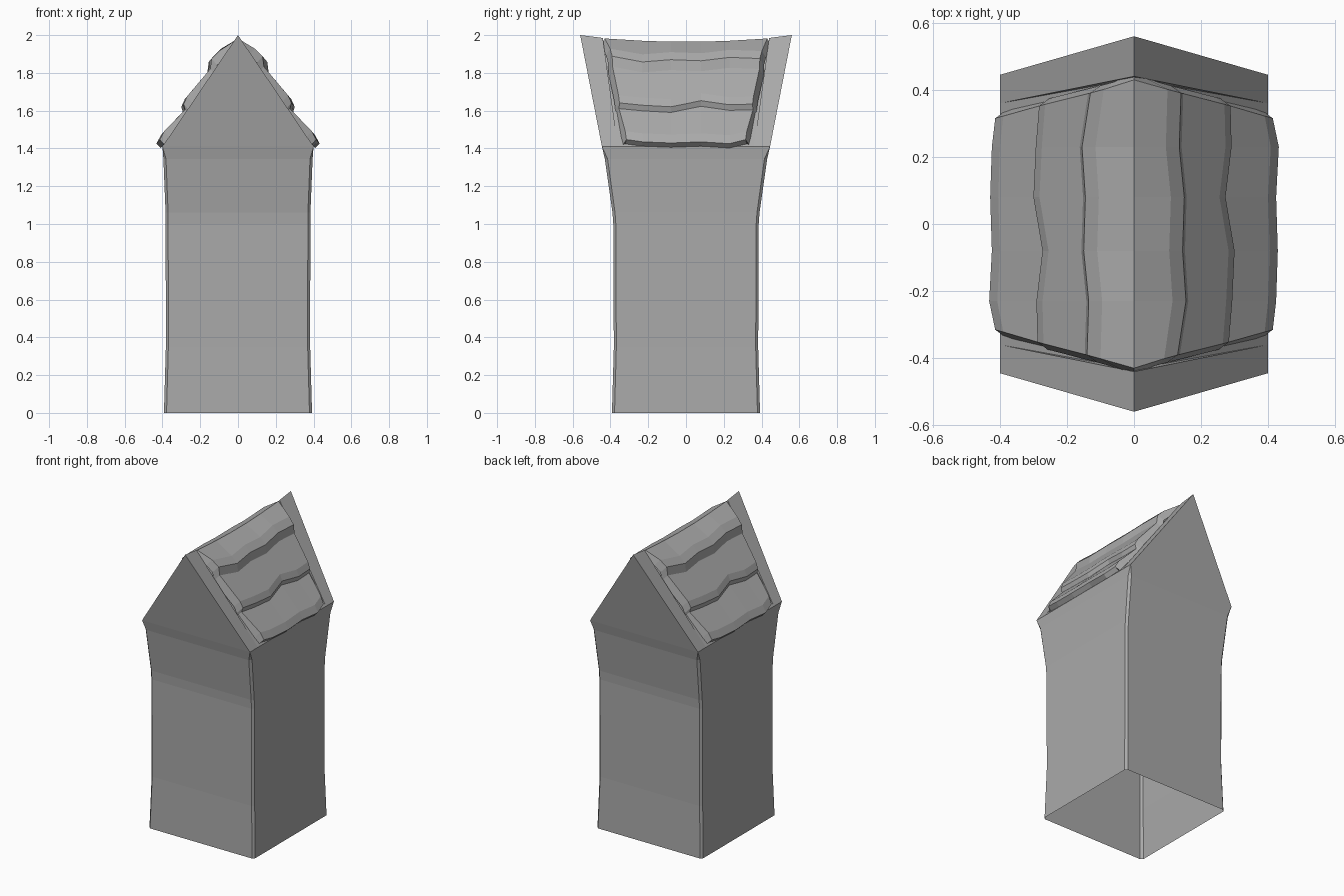
import bpy, bmesh
from mathutils import Vector

cube = bpy.data.objects.get("Cube")
if cube:
    bpy.data.objects.remove(cube)

stone = bpy.data.materials.new("grey_stone")
stone.use_nodes = True
grey = (0.4, 0.4, 0.4, 1)
stone.diffuse_color = grey
stone.node_tree.nodes["Principled BSDF"].inputs["Base Color"].default_value = grey

EAVE = 1.41
DEPTH = 0.022


def finish(bm, name):
    bmesh.ops.remove_doubles(bm, verts=bm.verts, dist=0.0001)
    mesh = bpy.data.meshes.new(name)
    bm.to_mesh(mesh)
    bm.free()
    mesh.materials.append(stone)
    obj = bpy.data.objects.new(name, mesh)
    bpy.context.collection.objects.link(obj)


def add_face(bm, points):
    return bm.faces.new([bm.verts.new(p) for p in points])


def recess(bm, faces, depth):
    bmesh.ops.inset_individual(bm, faces=faces, thickness=0, depth=-depth)


def interp(table, z):
    for (z0, a), (z1, b) in zip(table, table[1:]):
        if z <= z1:
            return a + (b - a) * (z - z0) / (z1 - z0)
    return table[-1][1]


# Flaring tower outline: half widths by height
HALF_X = [(0, .392), (.35, .382), (1.05, .383), (1.345, .395), (EAVE, .40)]
HALF_Y = [(0, .392), (.35, .382), (1.03, .385), (1.345, .43), (EAVE, .445)]
SIDES = [((0, -1), (1, 0)), ((1, 0), (0, 1)), ((0, 1), (-1, 0)), ((-1, 0), (0, -1))]


def wall_point(side, u, z):
    n, t = SIDES[side % 4]
    return Vector(((n[0] + t[0] * u) * interp(HALF_X, z),
                   (n[1] + t[1] * u) * interp(HALF_Y, z), z))


def corner(z):
    return 1 if z >= EAVE else 0.965


# Recess columns across a wall: one wide panel, or six cells and two slivers
PANEL = [(-.8, .8)]
LATTICE = [(-.8, -.772)] + [((i - 2.5) * .25 - .105, (i - 2.5) * .25 + .105)
                            for i in range(6)] + [(.772, .8)]
ROWS = [(0, .07), (.085, .14), (.155, .212), (.228, .284)]
bands = [(a, b, LATTICE) for a, b in ROWS]
bands += [(.345, .655, PANEL)]
bands += [(a + .715, b + .715, LATTICE) for a, b in ROWS]
bands += [(1.06, 1.345, PANEL)]

# Fill the plain strips between the recessed bands
strips, z = [], 0
for a, b, columns in bands:
    if a > z:
        strips.append((z, a, []))
    strips.append((a, b, columns))
    z = b
strips.append((z, EAVE, []))

# Four walls with recessed panels and lattices, and narrow corner chamfers
bm = bmesh.new()
sunk = []
for side in range(4):
    for z0, z1, columns in strips:
        c0, c1 = corner(z0), corner(z1)
        cuts = [u for col in columns for u in col]
        low, high = [-c0] + cuts + [c0], [-c1] + cuts + [c1]
        for i in range(len(low) - 1):
            face = add_face(bm, [wall_point(side, low[i], z0),
                                 wall_point(side, low[i + 1], z0),
                                 wall_point(side, high[i + 1], z1),
                                 wall_point(side, high[i], z1)])
            if i % 2:
                sunk.append(face)
        chamfer = [wall_point(side, c0, z0), wall_point(side + 1, -c0, z0),
                   wall_point(side + 1, -c1, z1)]
        if c1 < 1:
            chamfer.append(wall_point(side, c1, z1))
        add_face(bm, chamfer)
recess(bm, sunk, DEPTH)
# The lowest cells run out through the open bottom
open_ends = [f for f in bm.faces if all(v.co.z < .006 for v in f.verts)]
bmesh.ops.delete(bm, geom=open_ends, context='FACES')
for v in bm.verts:
    if v.co.z < .006:
        v.co.z = 0
finish(bm, "tower_walls")


# Leaning gables with a sunken triangle
def gable(name, s):
    def front(x, z):
        return Vector((s * x, -s * (.445 + (z - EAVE) * .195), z))

    def back(x, z):
        return Vector((s * x, -s * (.36 + (z - EAVE) * .14), z))

    bm = bmesh.new()
    outer = [front(-.4, EAVE), front(.4, EAVE), front(0, 2)]
    inner = [front(-.312, 1.416), front(.312, 1.416), front(0, 1.82)]
    rear = [back(-.4, EAVE), back(.4, EAVE), back(0, 1.985)]
    for i in range(3):
        j = (i + 1) % 3
        add_face(bm, [outer[i], outer[j], inner[j], inner[i]])
        if i:
            add_face(bm, [outer[j], outer[i], rear[i], rear[j]])
    add_face(bm, rear[::-1])
    recess(bm, [add_face(bm, inner)], .03)
    finish(bm, name)


gable("front_gable", 1)
gable("back_gable", -1)

# Plain deck under the tiles
bm = bmesh.new()
for s in (1, -1):
    add_face(bm, [(s * .4, -s * .37, EAVE), (s * .4, s * .37, EAVE),
                  (0, s * .44, 1.93), (0, -s * .44, 1.93)])
finish(bm, "roof_deck")

# Tile slope profile (x, z, course); each course ends in a thick wavy lip
PROFILE = [(.40, 1.412, 0), (.424, 1.435, 0), (.40, 1.48, 0),
           (.28, 1.605, 1), (.288, 1.635, 1), (.27, 1.675, 1),
           (.152, 1.815, 2), (.145, 1.87, 2), (.105, 1.91, 2), (0, 1.97, 3)]
WAVES = [[-.01, 0, .005, 0, .008, -.01], [-.005, .005, .012, -.015, .003, 0],
         [-.015, .01, 0, .005, -.01, -.005], [0] * 6]
SAG = [.012, 0, -.005, -.005, 0, .012]
STATIONS = [None, -.23, -.08, .08, .23, None]


def tile_slope(name, s):
    columns = []
    for i, y in enumerate(STATIONS):
        points = []
        for x, z, course in PROFILE:
            shift = WAVES[course][i]
            end = (.43 - .27 * x) * (-1 if i == 0 else 1)
            height = z - 1.2 * shift + (SAG[i] if course == 3 else 0)
            points.append(Vector((x + shift, end if y is None else y, height)))
        columns.append(points)
    # Sloping skirts tuck the ends in beside the gables
    for end, sign in ((0, -1), (-1, 1)):
        skirt = [Vector((max(0, p.x - .03), p.y + sign * .022, max(EAVE, p.z - .035)))
                 for p in columns[end]]
        columns.insert(0 if sign < 0 else len(columns), skirt)
    bm = bmesh.new()
    for a, b in zip(columns, columns[1:]):
        for k in range(len(PROFILE) - 1):
            add_face(bm, [(s * p.x, s * p.y, p.z)
                          for p in (a[k], b[k], b[k + 1], a[k + 1])])
    finish(bm, name)


tile_slope("left_roof_tiles", 1)
tile_slope("right_roof_tiles", -1)
